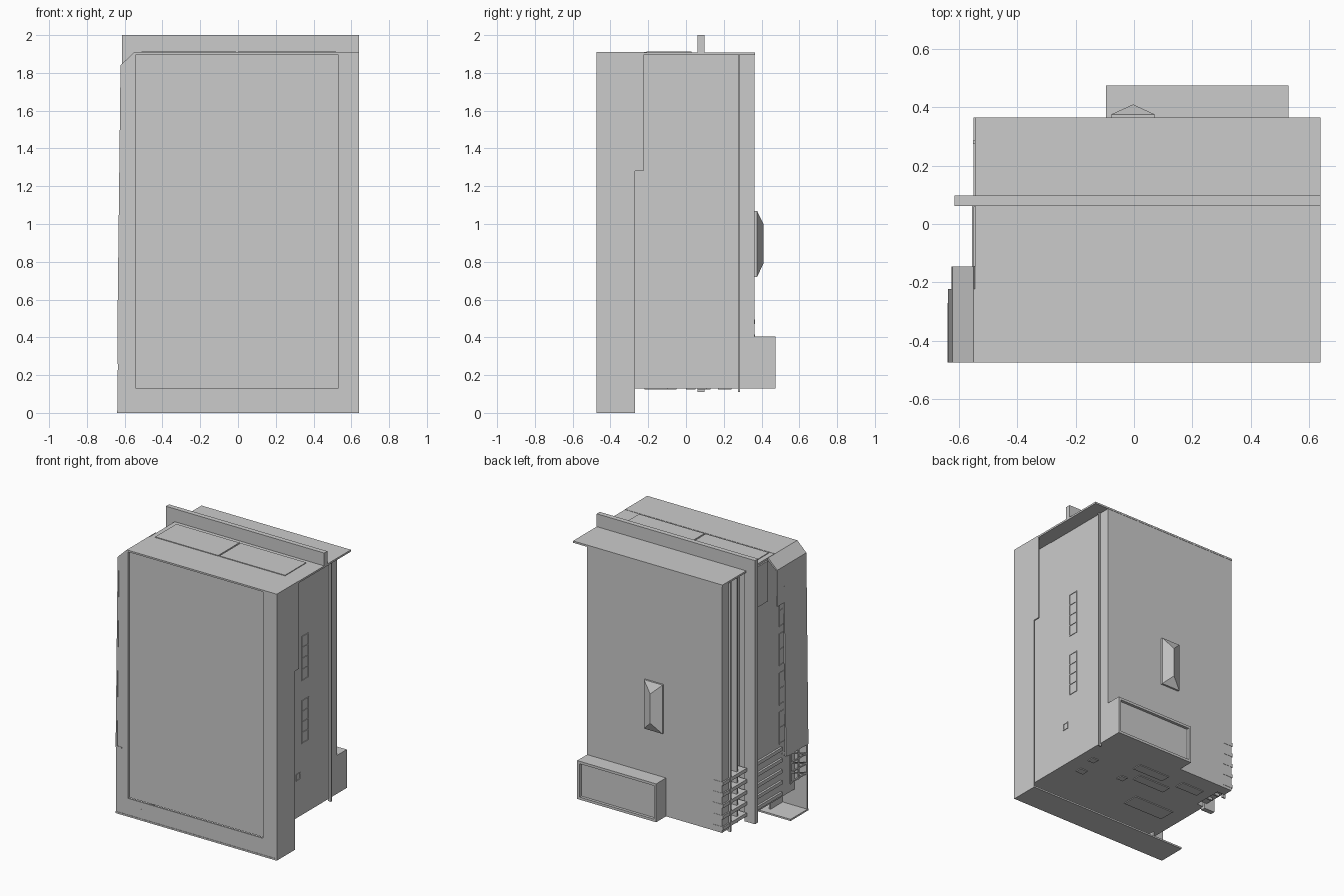
import bpy, bmesh, math
from mathutils import Vector

if "Cube" in bpy.data.objects:
    bpy.data.objects.remove(bpy.data.objects["Cube"])


def mesh(name, verts, faces):
    me = bpy.data.meshes.new(name)
    me.from_pydata(verts, [], faces)
    bm = bmesh.new()
    bm.from_mesh(me)
    bmesh.ops.recalc_face_normals(bm, faces=bm.faces)
    bm.to_mesh(me)
    bm.free()
    ob = bpy.data.objects.new(name, me)
    bpy.context.collection.objects.link(ob)
    return ob


def box(name, x0, x1, y0, y1, z0, z1):
    v = [(x, y, z) for z in (z0, z1) for y in (y0, y1) for x in (x0, x1)]
    return mesh(name, v, [(0, 1, 3, 2), (4, 5, 7, 6), (0, 1, 5, 4),
                          (2, 3, 7, 6), (0, 2, 6, 4), (1, 3, 7, 5)])


def prism(name, pts, axis, a, b):
    """Extrude a 2D outline along x (pts = y,z) or y (pts = x,z)."""
    put = (lambda p, t: (t, p[0], p[1])) if axis == 'x' else (lambda p, t: (p[0], t, p[1]))
    n = len(pts)
    v = [put(p, t) for t in (a, b) for p in pts]
    f = [tuple(range(n)), tuple(range(n, 2 * n))]
    f += [(i, (i + 1) % n, n + (i + 1) % n, n + i) for i in range(n)]
    return mesh(name, v, f)


def side_window(name, x, y0, y1, z0, z1, panes):
    """Thin frame with cross bars on a side wall, projecting slightly."""
    a, b = x - .004, x + .004
    t = .006
    box(name + "_jamb_a", a, b, y0, y0 + t, z0, z1)
    box(name + "_jamb_b", a, b, y1 - t, y1, z0, z1)
    for i in range(panes + 1):
        z = z0 + (z1 - z0 - t) * i / panes
        box(name + "_rail", a, b, y0, y1, z, z + t)


# Main body: front block, recessed left bay and back slab
box("body_front", -.54, .53, -.457, .08, .13, 1.9)
box("body_middle", -.48, .53, .08, .29, .13, 1.9)
box("body_back", -.54, .53, .29, .363, .13, 1.9)
for y in (.17, .24):
    box("bay_rib", -.53, -.48, y, y + .012, .13, 1.88)

# Roof slab with overhang, raised roof panels and crossing fin
box("roof", -.545, .64, -.225, .365, 1.895, 1.908)
for x0, x1 in ((-.51, -.01), (0, .52)):
    box("roof_panel", x0, x1, -.21, .03, 1.905, 1.913)
box("roof_fin", -.615, .64, .062, .097, 1.9, 2.0)
box("left_fin", -.615, -.53, .062, .097, .11, 1.92)

# Thin corner strips
box("right_strip", .52, .545, .275, .286, .11, 1.9)
box("left_strip", -.552, -.53, .275, .286, .11, 1.9)

# Front shell: frame strips, side wall, top and bottom plates
box("frame_right", .53, .635, -.472, -.46, .01, 1.905)
prism("frame_left", [(-.54, .01), (-.54, 1.905), (-.615, 1.838), (-.635, .48), (-.638, .01)],
      'y', -.472, -.46)
box("frame_bottom", -.54, .53, -.472, -.46, .01, .13)
prism("shell_right", [(-.475, 0), (-.27, 0), (-.27, 1.28), (-.225, 1.28), (-.225, 1.91), (-.475, 1.91)],
      'x', .63, .64)
box("shell_top", -.55, .635, -.475, -.222, 1.898, 1.91)
box("shell_bottom", -.64, .635, -.475, -.27, 0, .012)
box("bottom_post", -.445, -.435, -.473, -.32, .01, .08)

# Left shell: sloped wall, deeper head and chamfered top edge
prism("shell_left", [(-.622, 1.84), (-.612, 1.84), (-.627, .48), (-.638, .48)], 'y', -.475, -.222)
prism("shell_left_head", [(-.622, 1.84), (-.612, 1.84), (-.615, 1.58), (-.625, 1.58)], 'y', -.23, -.145)
prism("shell_chamfer", [(-.622, 1.84), (-.55, 1.91), (-.54, 1.898), (-.612, 1.835)], 'y', -.475, -.145)
box("shell_left_ledge", -.637, -.59, -.475, -.24, .474, .484)
box("upper_left_block", -.55, -.53, -.145, .06, 1.6, 1.89)


# Lattice filling the opening below the left wall
def bar(name, p, q, r=.005):
    p, q = Vector(p), Vector(q)
    d = q - p
    ob = box(name, -r, r, -r, r, 0, d.length)
    ob.location = p
    ob.rotation_mode = 'QUATERNION'
    ob.rotation_quaternion = d.to_track_quat('Z', 'Y')


for i in range(3):
    z = .27 + i * .07
    bar("lattice", (-.632, -.46, z), (-.632, -.28, z))
    bar("lattice_diagonal", (-.632, -.46, z), (-.632, -.28, z + .07))
for y in (-.46, -.37, -.28):
    bar("lattice_upright", (-.632, y, .26), (-.632, y, .48))

# Louvre slats on the lower left side
for i in range(5):
    z = .15 + i * .08
    box("front_slat", -.555, -.53, -.3, .062, z, z + .025)
    box("back_slat", -.55, -.47, .097, .365, z, z + .025)

# Side windows
for z0, z1 in ((1.09, 1.41), (.64, .95)):
    side_window("right_window", .53, -.035, .042, z0, z1, 4)
side_window("right_small_window", .53, -.1, -.052, .395, .445, 1)
for i in range(4):
    z = .52 + i * .28
    side_window("left_window", -.54, -.36, -.28, z, z + .23, 2)

# Panels on the underside
for x0, x1, y0, y1 in ((-.42, -.1, -.22, -.1), (-.2, .06, .06, .13), (-.1, .15, .17, .24),
                       (-.4, -.22, .17, .24), (.1, .15, 0, .05), (.36, .42, -.1, -.05),
                       (.4, .45, .06, .11)):
    box("underside_panel", x0, x1, y0, y1, .124, .132)

# Rear box with recessed face
x0, x1, z0, z1, t = -.096, .53, .13, .405, .018
box("rear_box", x0 + .005, x1 - .005, .36, .455, z0 + .005, z1 - .005)
box("rear_box_top", x0, x1, .36, .475, z1 - t, z1)
box("rear_box_bottom", x0, x1, .36, .475, z0, z0 + t)
box("rear_box_side", x0, x0 + t, .36, .475, z0, z1)
box("rear_box_side", x1 - t, x1, .36, .475, z0, z1)

# Rear hipped window bay
base = [(-.077, .72), (.07, .72), (.07, 1.07), (-.077, 1.07)]
v = [(x, y, z) for y in (.36, .376) for x, z in base] + [(-.003, .41, .79), (-.003, .41, 1.0)]
mesh("rear_bay", v, [(0, 1, 2, 3), (0, 1, 5, 4), (1, 2, 6, 5), (2, 3, 7, 6), (3, 0, 4, 7),
                     (4, 5, 8), (5, 6, 9, 8), (6, 7, 9), (7, 4, 8, 9)])
